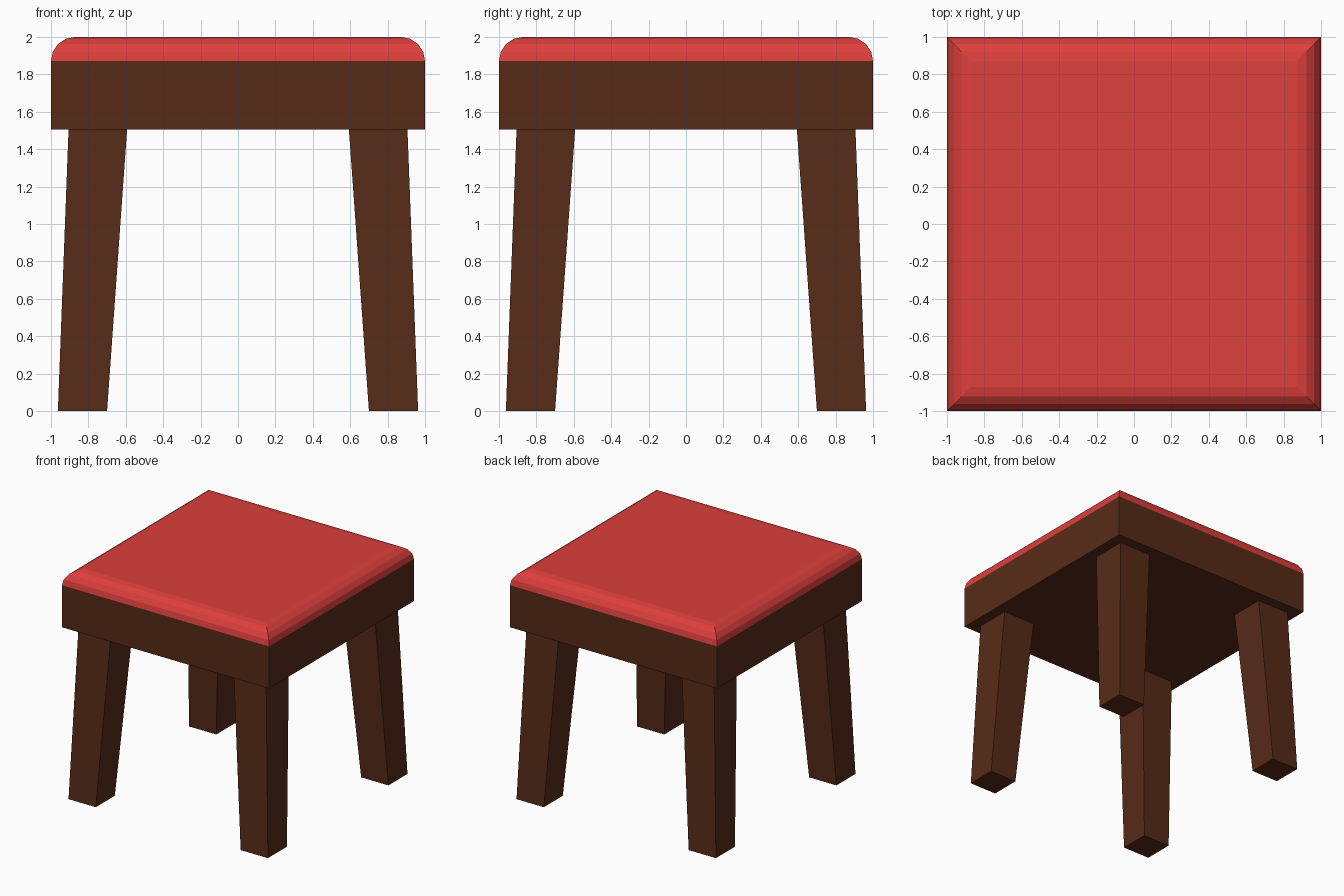
import bpy, bmesh, math

if "Cube" in bpy.data.objects:
    bpy.data.objects.remove(bpy.data.objects["Cube"])


def material(name, color):
    mat = bpy.data.materials.new(name)
    mat.diffuse_color = color
    mat.use_nodes = True
    mat.node_tree.nodes["Principled BSDF"].inputs["Base Color"].default_value = mat.diffuse_color
    return mat


wood = material("dark_wood", (0.095, 0.024, 0.009, 1))
fabric = material("red_fabric", (0.72, 0.05, 0.045, 1))


def loft(name, rings, mat, cap_bottom=True, cap_top=True):
    """Stack rectangles (x0, x1, y0, y1, z), bottom to top, into one flat-faced part."""
    bm = bmesh.new()
    loops = [[bm.verts.new(p) for p in
              ((x0, y0, z), (x1, y0, z), (x1, y1, z), (x0, y1, z))]
             for x0, x1, y0, y1, z in rings]
    for lo, hi in zip(loops, loops[1:]):
        for i in range(4):
            j = (i + 1) % 4
            bm.faces.new((lo[i], lo[j], hi[j], hi[i]))
    if cap_bottom:
        bm.faces.new(loops[0][::-1])
    if cap_top:
        bm.faces.new(loops[-1])
    mesh = bpy.data.meshes.new(name)
    bm.to_mesh(mesh)
    bm.free()
    mesh.materials.append(mat)
    obj = bpy.data.objects.new(name, mesh)
    bpy.context.collection.objects.link(obj)
    return obj


def square(half, z):
    return (-half, half, -half, half, z)


Z_FRAME, Z_CUSHION, Z_TOP = 1.505, 1.872, 2.0

# Seat frame, open where the cushion sits
loft("seat_frame", [square(1, Z_FRAME), square(1, Z_CUSHION)], wood, cap_top=False)

# Cushion with a four-step rounded top edge
r = Z_TOP - Z_CUSHION
angles = [math.radians(22.5 * i) for i in range(5)]
loft("seat_cushion",
     [square(1 - r + r * math.cos(a), Z_CUSHION + r * math.sin(a)) for a in angles],
     fabric, cap_bottom=False)


# Four splayed legs, tapering towards the floor
def leg_ring(sx, sy, inner, outer, z):
    xs = sorted((sx * inner, sx * outer))
    ys = sorted((sy * inner, sy * outer))
    return (*xs, *ys, z)


for sy, depth in ((-1, "front"), (1, "back")):
    for sx, side in ((-1, "left"), (1, "right")):
        loft(f"{depth}_{side}_leg",
             [leg_ring(sx, sy, 0.70, 0.963, 0),
              leg_ring(sx, sy, 0.593, 0.906, Z_FRAME)], wood)
